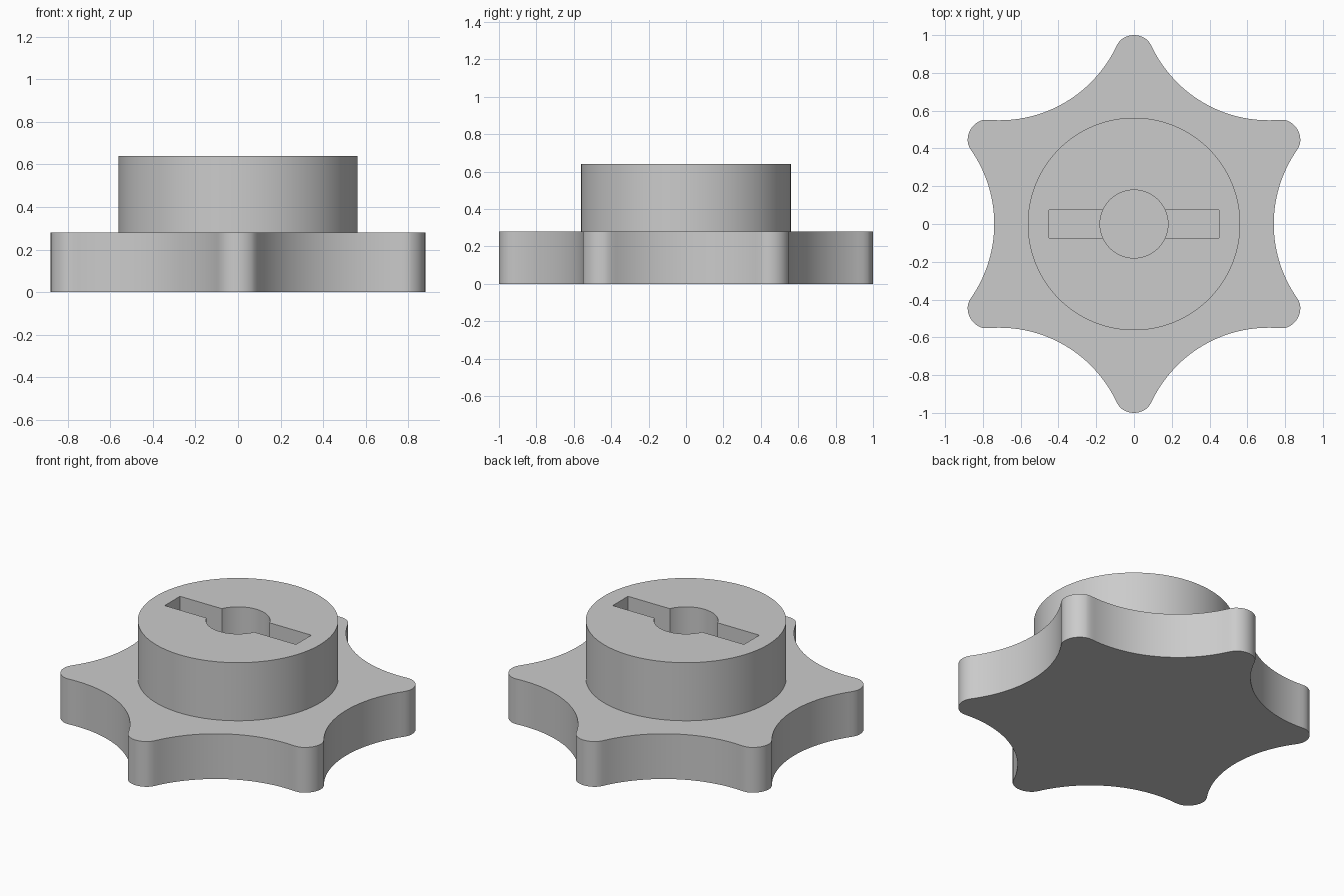
import bpy, bmesh
from math import radians, asin, sin, cos, pi
from mathutils import Vector, Matrix

cube = bpy.data.objects.get("Cube")
if cube:
    bpy.data.objects.remove(cube, do_unlink=True)

PLATE_TOP, HUB_TOP = 0.28, 0.64
HUB_RADIUS, BORE_RADIUS = 0.5625, 0.18
SLOT_DEPTH = 0.25

grey = bpy.data.materials.new("plain grey")
grey.use_nodes = True
grey.diffuse_color = (0.6, 0.6, 0.6, 1)
grey.node_tree.nodes["Principled BSDF"].inputs["Base Color"].default_value = (0.6, 0.6, 0.6, 1)


def prism(name, outline, z0, z1):
    """Extrude a closed 2D outline between two heights."""
    bm = bmesh.new()
    face = bm.faces.new([bm.verts.new((p[0], p[1], z0)) for p in outline])
    top = bmesh.ops.extrude_face_region(bm, geom=[face])["geom"]
    bmesh.ops.translate(bm, vec=(0, 0, z1 - z0),
                        verts=[g for g in top if isinstance(g, bmesh.types.BMVert)])
    bmesh.ops.recalc_face_normals(bm, faces=bm.faces)
    mesh = bpy.data.meshes.new(name)
    bm.to_mesh(mesh)
    bm.free()
    mesh.materials.append(grey)
    obj = bpy.data.objects.new(name, mesh)
    bpy.context.collection.objects.link(obj)
    return obj


def arc(cx, radius, start, end, steps):
    """Points on an arc whose centre lies on the x axis."""
    angles = [start + (end - start) * i / steps for i in range(steps + 1)]
    return [Vector((cx + radius * cos(a), radius * sin(a))) for a in angles]


def circle(radius, steps):
    return arc(0, radius, 0, 2 * pi, steps)[:-1]


def smooth(obj):
    bpy.ops.object.select_all(action="DESELECT")
    obj.select_set(True)
    bpy.context.view_layer.objects.active = obj
    bpy.ops.object.shade_smooth_by_angle(angle=radians(30))


# Star grip: six rounded tips joined by concave scallops
tip_radius, tip_half = 0.109, 0.075
scallop_radius, scallop_half = 0.685, 0.418
tip_angle = asin(tip_half / tip_radius)
scallop_angle = asin(scallop_half / scallop_radius)
tip = arc(1 - tip_radius, tip_radius, -tip_angle, tip_angle, 12)
scallop = arc(0.74 + scallop_radius, scallop_radius,
              pi + scallop_angle, pi - scallop_angle, 32)
outline = []
for k in range(6):
    tip_turn = Matrix.Rotation(radians(30 + 60 * k), 2)
    scallop_turn = Matrix.Rotation(radians(60 + 60 * k), 2)
    outline += [tip_turn @ p for p in tip]
    outline += [scallop_turn @ p for p in scallop[1:-1]]
smooth(prism("star_grip", outline, 0, PLATE_TOP))

# Round hub with a keyed socket
hub = prism("hub", circle(HUB_RADIUS, 96), PLATE_TOP, HUB_TOP)
slot = [(-0.45, -0.075), (0.45, -0.075), (0.45, 0.075), (-0.45, 0.075)]
cutters = [
    prism("bore_cutter", circle(BORE_RADIUS, 64), PLATE_TOP - 0.1, HUB_TOP + 0.1),
    prism("slot_cutter", slot, HUB_TOP - SLOT_DEPTH, HUB_TOP + 0.1),
]
for cutter in cutters:
    cut = hub.modifiers.new(cutter.name, "BOOLEAN")
    cut.operation = "DIFFERENCE"
    cut.solver = "EXACT"
    cut.object = cutter
    cutter.hide_render = True

# Bake the cuts, then drop the cutters
bpy.context.view_layer.update()
baked = bpy.data.meshes.new_from_object(
    hub.evaluated_get(bpy.context.evaluated_depsgraph_get()))
hub.modifiers.clear()
hub.data = baked
for cutter in cutters:
    bpy.data.objects.remove(cutter, do_unlink=True)
smooth(hub)
